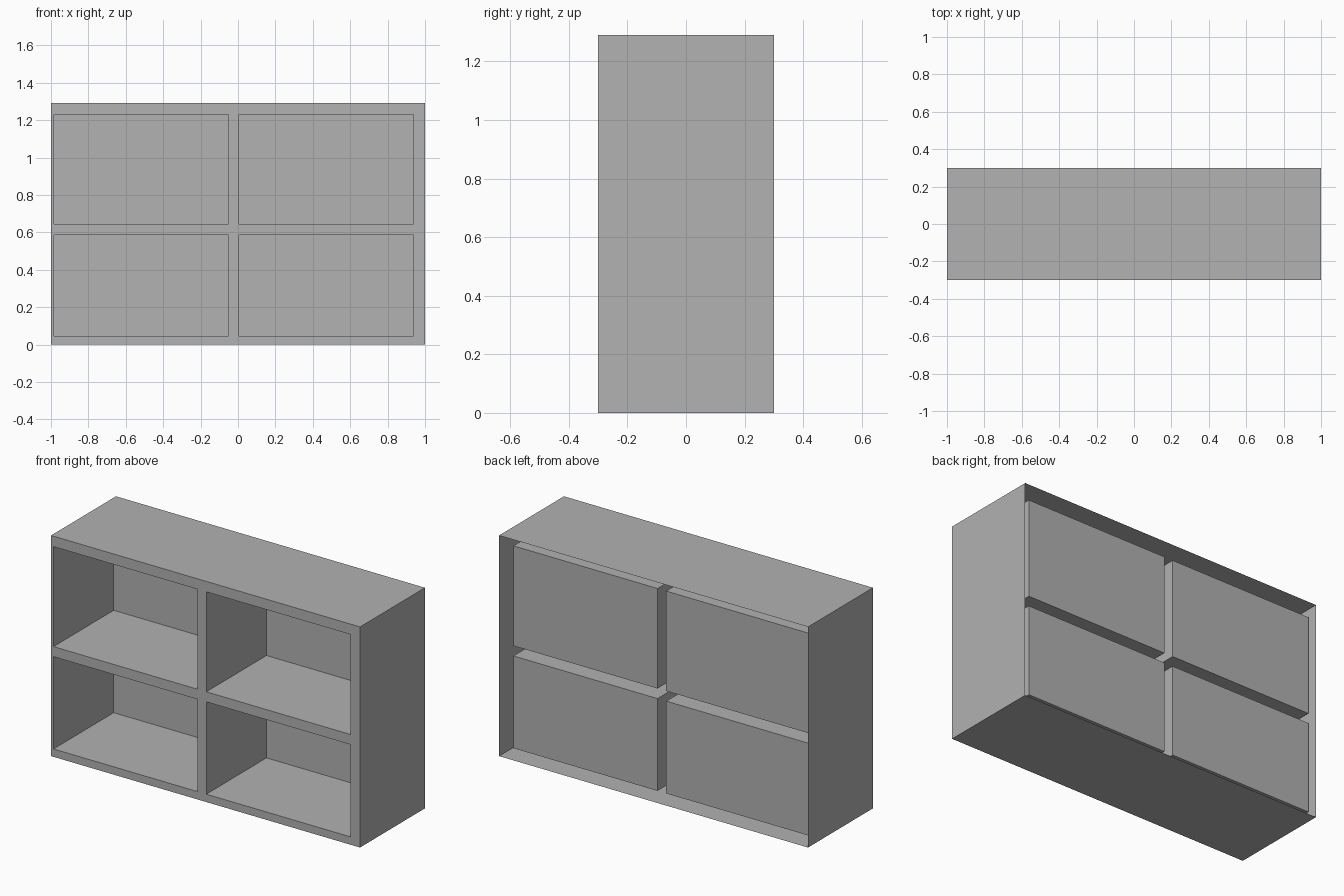
import bpy
import bmesh

if "Cube" in bpy.data.objects:
    bpy.data.objects.remove(bpy.data.objects["Cube"])

FRONT, BACK, BIN_BACK = -0.30, 0.30, 0.256
XS = [-1.0, -0.984, -0.051, 0.005, 0.938, 1.0]
ZS = [0.0, 0.046, 0.586, 0.645, 1.23, 1.291]

grey = bpy.data.materials.new("plain grey")
grey.diffuse_color = (0.445, 0.445, 0.445, 1)
grey.use_nodes = True
grey.node_tree.nodes["Principled BSDF"].inputs["Base Color"].default_value = grey.diffuse_color


def finish(name, bm):
    mesh = bpy.data.meshes.new(name)
    bm.to_mesh(mesh)
    bm.free()
    mesh.materials.append(grey)
    obj = bpy.data.objects.new(name, mesh)
    bpy.context.collection.objects.link(obj)


def sleeve(bm, x0, x1, z0, z1, y0, y1, inward):
    """Four thin walls around a rectangle, returning the rings of vertices."""
    corners = [(x0, z0), (x1, z0), (x1, z1), (x0, z1)]
    a = [bm.verts.new((x, y0, z)) for x, z in corners]
    b = [bm.verts.new((x, y1, z)) for x, z in corners]
    for i in range(4):
        j = (i + 1) % 4
        quad = [a[i], b[i], b[j], a[j]]
        bm.faces.new(quad if not inward else quad[::-1])
    return a, b


# Outer walls, open at the back
bm = bmesh.new()
sleeve(bm, XS[0], XS[-1], ZS[0], ZS[-1], FRONT, BACK, False)
finish("outer_walls", bm)

# Front frame: a grid with the four compartment openings left out
bm = bmesh.new()
grid = [[bm.verts.new((x, FRONT, z)) for z in ZS] for x in XS]
for i in range(5):
    for k in range(5):
        if not (i % 2 and k % 2):
            bm.faces.new((grid[i][k], grid[i + 1][k],
                          grid[i + 1][k + 1], grid[i][k + 1]))
finish("front_frame", bm)

# Compartments: thin bins open at the front, stopping short of the back edge
for i, side in ((1, "left"), (3, "right")):
    for k, level in ((1, "lower"), (3, "upper")):
        bm = bmesh.new()
        _, rear = sleeve(bm, XS[i], XS[i + 1], ZS[k], ZS[k + 1],
                         FRONT, BIN_BACK, True)
        bm.faces.new(rear)
        finish(f"{level}_{side}_compartment", bm)
